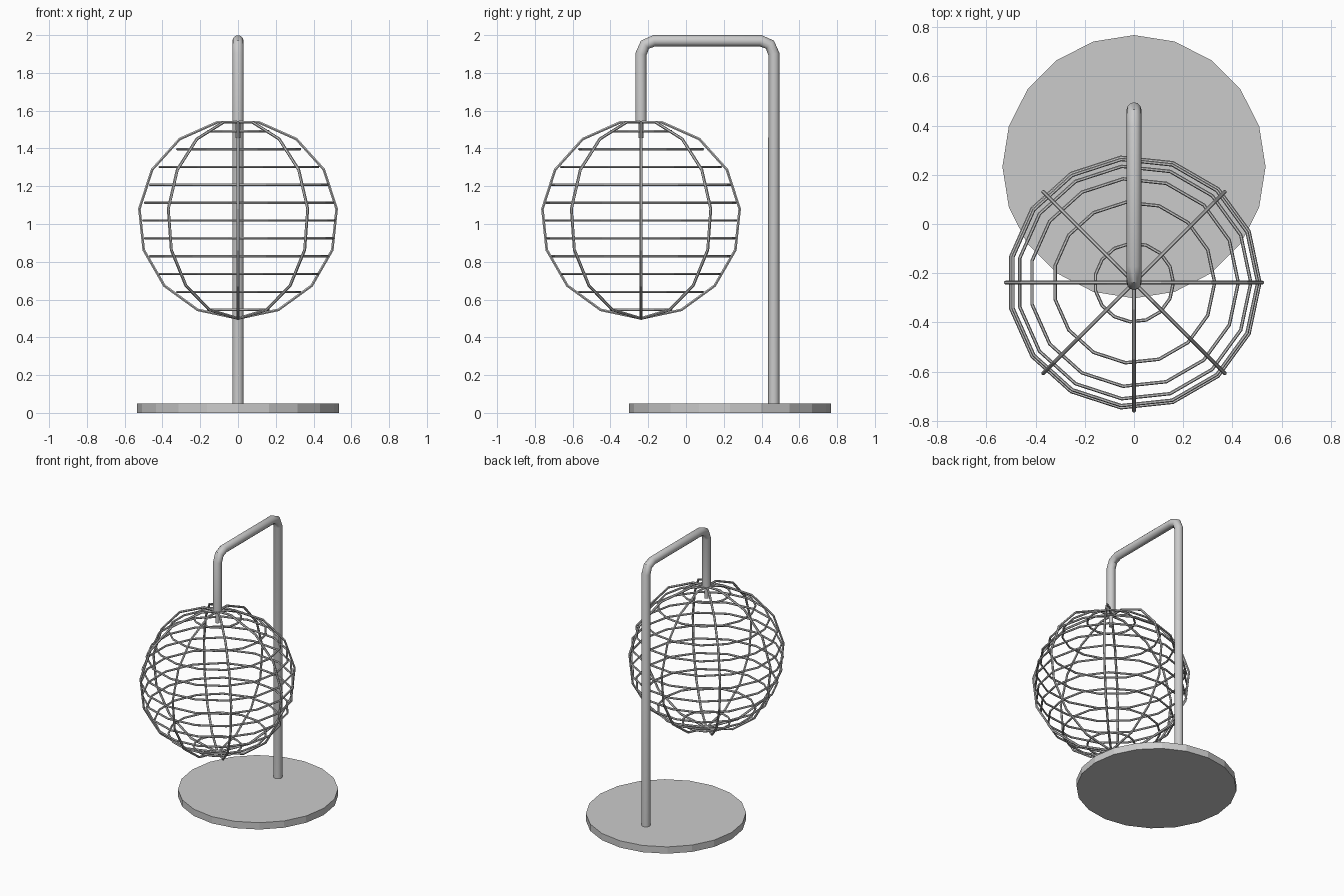
import bpy
from math import sin, cos, pi, radians

if "Cube" in bpy.data.objects:
    bpy.data.objects.remove(bpy.data.objects["Cube"])

CY = -0.238          # cage and hanging arm y position
CAGE_Z = 1.025       # cage centre height


def tube(name, points, radius, closed=False, res=1, smooth=True):
    """Sweep a round section along a polyline and turn it into a mesh."""
    cu = bpy.data.curves.new(name, 'CURVE')
    cu.dimensions = '3D'
    cu.bevel_depth = radius
    cu.bevel_resolution = res
    cu.use_fill_caps = True
    sp = cu.splines.new('POLY')
    sp.points.add(len(points) - 1)
    for p, co in zip(sp.points, points):
        p.co = (*co, 1)
    sp.use_cyclic_u = closed
    ob = bpy.data.objects.new(name, cu)
    bpy.context.collection.objects.link(ob)
    bpy.ops.object.select_all(action='DESELECT')
    ob.select_set(True)
    bpy.context.view_layer.objects.active = ob
    bpy.ops.object.convert(target='MESH')
    if smooth:
        bpy.ops.object.shade_smooth_by_angle(angle=radians(40))
    else:
        bpy.ops.object.shade_flat()
    return bpy.context.object


def bend(cy, cz, r, a0, a1, n=2):
    """Corner points of a pipe bend in the YZ plane."""
    angles = [radians(a0 + (a1 - a0) * i / n) for i in range(n + 1)]
    return [(0, cy + r * cos(a), cz + r * sin(a)) for a in angles]


# Round base disc
bpy.ops.mesh.primitive_cylinder_add(vertices=20, radius=0.535, depth=0.05,
                                    location=(0, 0.233, 0.025))
bpy.context.object.name = "base"

# Bent pole: up from the base, over, and down to the cage
path = [(0, 0.465, 0.04)]
path += bend(0.395, 1.9, 0.07, 0, 90)
path += bend(CY + 0.07, 1.9, 0.07, 90, 180)
path += [(0, CY, 1.545)]
tube("pole", path, 0.03, res=4)

# Small socket below the arm
tube("socket", [(0, CY, 1.55), (0, CY, 1.455)], 0.014, res=3)

# Cage ribs: four full hoops with 15 sides, flat edge at the top
R = 0.525
for k in range(4):
    a = k * pi / 4
    pts = []
    for i in range(15):
        t = 2 * pi * i / 15
        h = R * sin(t)
        pts.append((h * cos(a), CY + h * sin(a), CAGE_Z - R * cos(t)))
    tube(f"cage_rib_{k + 1}", pts, 0.008, True, smooth=False)

# Cage rings: eleven level hoops, evenly spaced
radii = [0.512, 0.503, 0.475, 0.424, 0.328, 0.16]
for k in range(-5, 6):
    r = radii[abs(k)]
    pts = [(r * cos(2 * pi * i / 15), CY + r * sin(2 * pi * i / 15),
            1.0185 + k * 0.0945) for i in range(15)]
    tube(f"cage_ring_{k + 6}", pts, 0.007, True, smooth=False)
